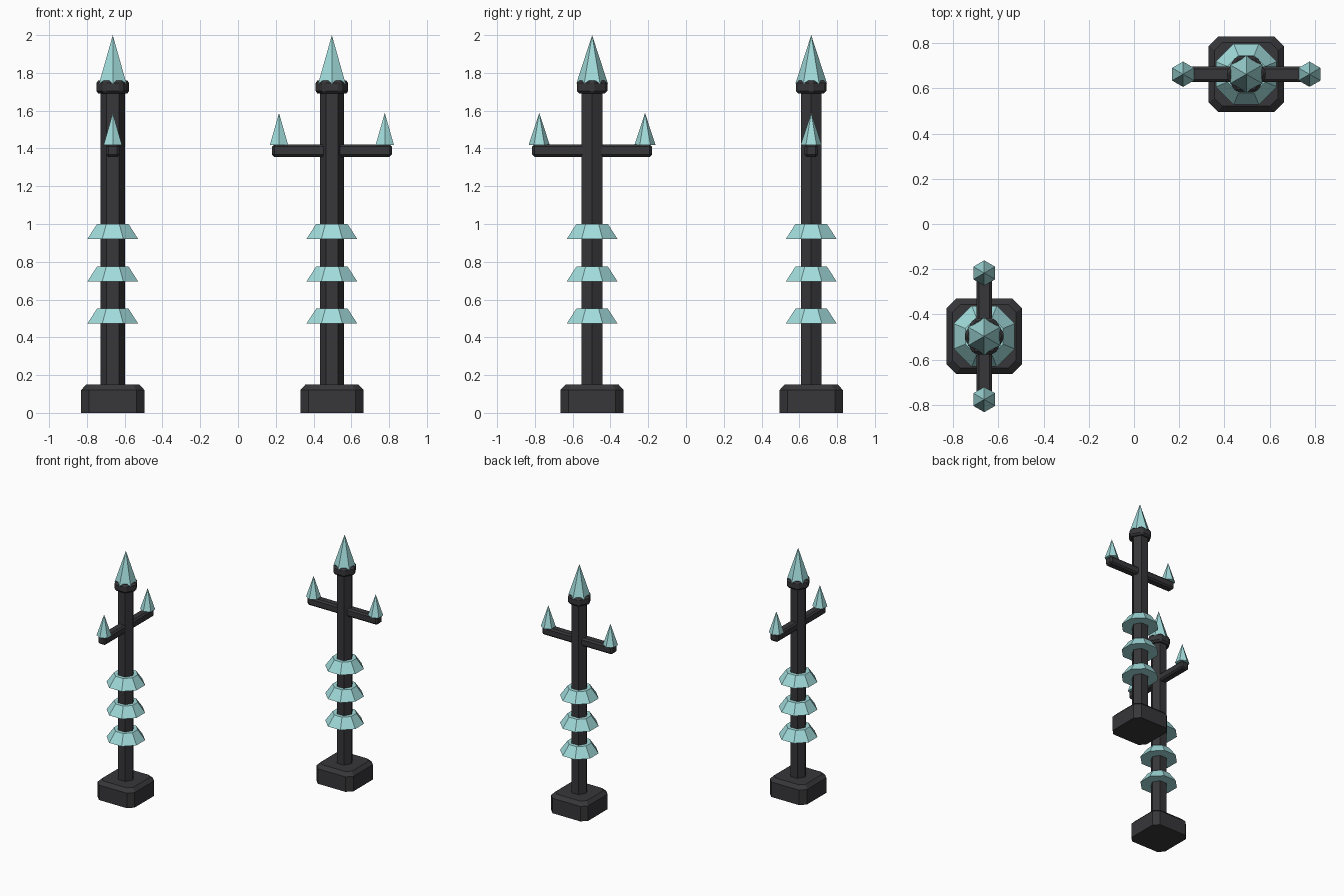
import bpy, bmesh
from math import pi, cos, sin
from mathutils import Matrix, Vector

if "Cube" in bpy.data.objects:
    bpy.data.objects.remove(bpy.data.objects["Cube"])


def material(name, rgb):
    m = bpy.data.materials.new(name)
    m.diffuse_color = (*rgb, 1)
    m.use_nodes = True
    m.node_tree.nodes["Principled BSDF"].inputs["Base Color"].default_value = m.diffuse_color
    return m


IRON = material("dark_iron", (0.038, 0.038, 0.042))
CRYSTAL = material("pale_teal", (0.36, 0.71, 0.71))


def finish(name, bm, mat, loc):
    bmesh.ops.recalc_face_normals(bm, faces=bm.faces)
    mesh = bpy.data.meshes.new(name)
    bm.to_mesh(mesh)
    bm.free()
    mesh.materials.append(mat)
    ob = bpy.data.objects.new(name, mesh)
    ob.location = loc
    bpy.context.collection.objects.link(ob)
    return ob


def bevel(ob, width):
    mod = ob.modifiers.new("Bevel", 'BEVEL')
    mod.width = width
    mod.segments = 1
    mod.limit_method = 'ANGLE'


def prism(name, sides, r1, r2, z0, z1, mat, x, y, turn=0.0):
    """Cone or prism standing between z0 and z1; turn = angle of the first corner."""
    bm = bmesh.new()
    def ring(r, z):
        return [bm.verts.new((r * cos(turn + 2 * pi * i / sides),
                              r * sin(turn + 2 * pi * i / sides), z)) for i in range(sides)]
    low = ring(r1, 0)
    bm.faces.new(low[::-1])
    if r2 > 0:
        high = ring(r2, z1 - z0)
        bm.faces.new(high)
    else:
        high = [bm.verts.new((0, 0, z1 - z0))] * sides
    for i in range(sides):
        j = (i + 1) % sides
        corners = [low[i], low[j], high[j]]
        if r2 > 0:
            corners.append(high[i])
        bm.faces.new(corners)
    return finish(name, bm, mat, (x, y, z0))


def box(name, size, mat, loc):
    bm = bmesh.new()
    bmesh.ops.create_cube(bm, size=1, matrix=Matrix.Diagonal((*size, 1)))
    return finish(name, bm, mat, loc)


def base(name, x, y):
    """Square block with cut corners and a sloped upper rim."""
    bm = bmesh.new()
    rings = []
    for h, c, z in ((0.167, 0.042, 0), (0.167, 0.042, 0.122), (0.14, 0.034, 0.15)):
        k = h - c
        pts = [(h, -k), (h, k), (k, h), (-k, h), (-h, k), (-h, -k), (-k, -h), (k, -h)]
        rings.append([bm.verts.new((px, py, z)) for px, py in pts])
    bm.faces.new(rings[0][::-1])
    bm.faces.new(rings[-1])
    for a, b in zip(rings, rings[1:]):
        for i in range(8):
            j = (i + 1) % 8
            bm.faces.new((a[i], a[j], b[j], b[i]))
    finish(name, bm, IRON, (x, y, 0))


def pylon(tag, x, y, arm_dir):
    base(f"base_{tag}", x, y)
    # hexagonal column and collar, corners on the x axis
    prism(f"column_{tag}", 6, 0.064, 0.064, 0.10, 1.72, IRON, x, y)
    bevel(prism(f"collar_{tag}", 6, 0.093, 0.093, 1.69, 1.76, IRON, x, y), 0.014)
    # main spike, corners on the y axis
    prism(f"top_spike_{tag}", 6, 0.083, 0, 1.745, 2.0, CRYSTAL, x, y, pi / 2)
    # flared octagonal rings
    for i, z in enumerate((0.472, 0.695, 0.92)):
        prism(f"ring_{tag}_{i + 1}", 8, 0.146, 0.09, z, z + 0.08, CRYSTAL, x, y, pi / 8)
    # crossarm with a small spike at each end
    d = Vector(arm_dir)
    size = (0.634 if d.x else 0.07, 0.634 if d.y else 0.07, 0.066)
    bevel(box(f"crossarm_{tag}", size, IRON, (x, y, 1.388)), 0.012)
    for side, s in (("a", -1), ("b", 1)):
        prism(f"arm_spike_{tag}_{side}", 6, 0.056, 0, 1.418, 1.588, CRYSTAL,
              x + s * 0.28 * d.x, y + s * 0.28 * d.y, pi / 2)


pylon("front", -0.663, -0.497, (0, 1))
pylon("back", 0.497, 0.663, (1, 0))
